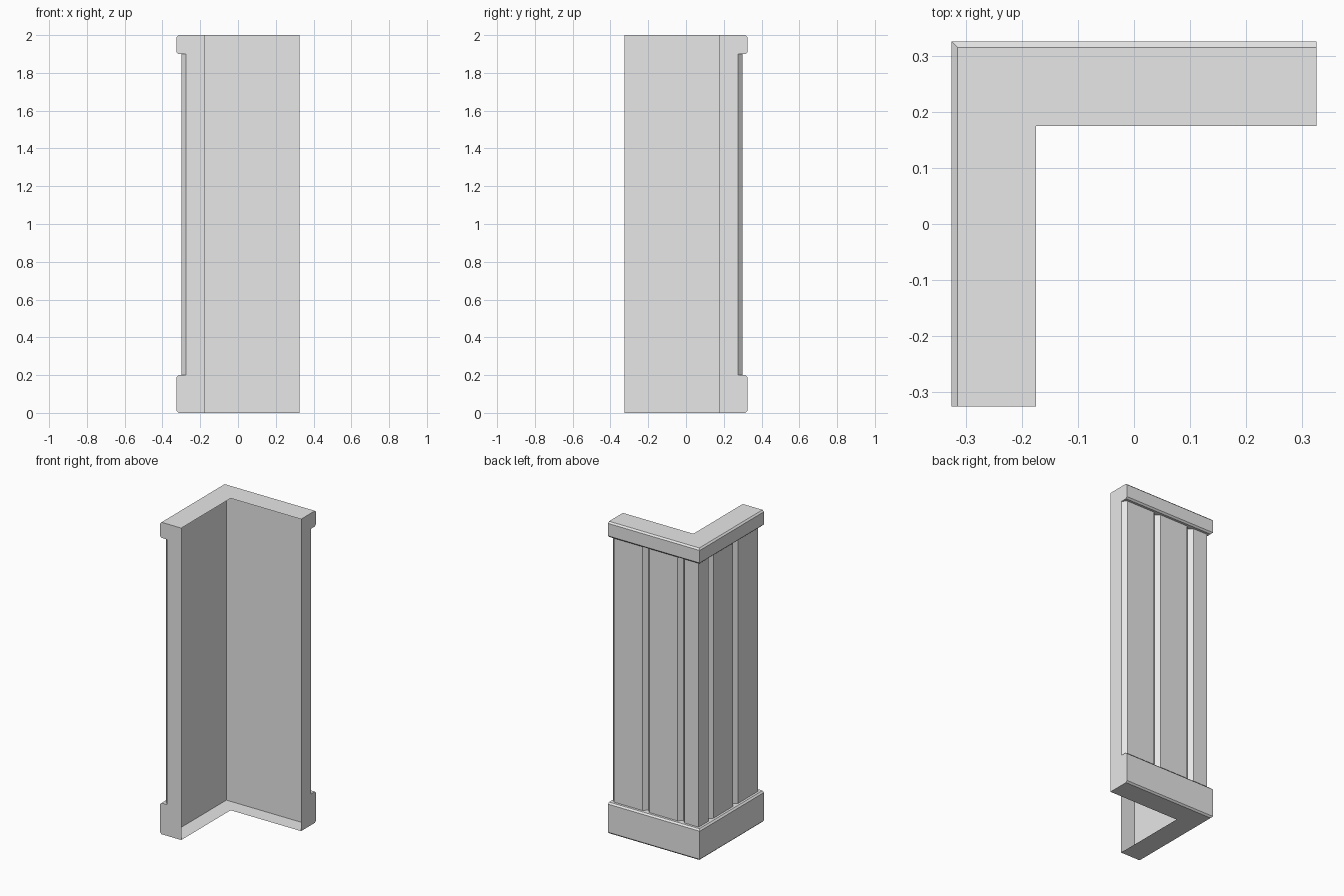
import bpy
import bmesh

if "Cube" in bpy.data.objects:
    bpy.data.objects.remove(bpy.data.objects["Cube"], do_unlink=True)

HALF = 0.325      # outer face and leg ends
INNER = 0.175     # open inner edge of the two legs
WALL = 0.275      # backing wall and groove depth
BOARD = 0.30      # face of the raised boards
BASE, CAP, TOP = 0.2, 1.9, 2.0
BEVEL = 0.01

grey = bpy.data.materials.new("plain_grey")
grey.use_nodes = True
grey.diffuse_color = (0.8, 0.8, 0.8, 1)
grey.node_tree.nodes["Principled BSDF"].inputs["Base Color"].default_value = (0.8, 0.8, 0.8, 1)


def finish(name, bm):
    mesh = bpy.data.meshes.new(name)
    bm.to_mesh(mesh)
    bm.free()
    mesh.materials.append(grey)
    obj = bpy.data.objects.new(name, mesh)
    bpy.context.collection.objects.link(obj)
    return obj


def skin(name, rows):
    """Join neighbouring rows of points with quads."""
    bm = bmesh.new()
    grid = [[bm.verts.new(p) for p in row] for row in rows]
    for a, b in zip(grid, grid[1:]):
        for j in range(len(a) - 1):
            bm.faces.new((a[j], a[j + 1], b[j + 1], b[j]))
    return finish(name, bm)


def sweep(name, profile):
    """Run a (distance, height) profile round the mitred corner."""
    skin(name, [[(-d, -HALF, z) for d, z in profile],
                [(-d, d, z) for d, z in profile],
                [(HALF, d, z) for d, z in profile]])


def end_plate(name, outline, place):
    bm = bmesh.new()
    bm.faces.new([bm.verts.new(place(d, z)) for d, z in outline])
    finish(name, bm)


# Moulding profiles, from the inner edge round to the wall
base_profile = [(INNER, 0), (HALF - BEVEL, 0), (HALF, BEVEL),
                (HALF, BASE - BEVEL), (HALF - BEVEL, BASE), (WALL, BASE)]
cap_profile = [(WALL, CAP), (HALF - BEVEL, CAP), (HALF, CAP + BEVEL),
               (HALF, TOP - BEVEL), (HALF - BEVEL, TOP), (INNER, TOP)]
sweep("base_moulding", base_profile)
sweep("top_moulding", cap_profile)

# Flat wall seen from the open inner side
sweep("inner_wall", [(WALL, TOP), (WALL, 0)])

# Raised boards with V grooves, mirrored across the corner
groove = BOARD - WALL
leg = [(-WALL, -HALF), (-BOARD, -HALF + groove)]
for y in (-0.075, INNER):
    leg += [(-BOARD, y - groove), (-WALL, y), (-BOARD, y + groove)]
plan = leg + [(-BOARD, BOARD)] + [(-y, -x) for x, y in reversed(leg)]
skin("grooved_boards", [[(x, y, BASE), (x, y, CAP)] for x, y in plan])

# Flat plates closing both leg ends
outline = base_profile + cap_profile
end_plate("front_end_plate", outline[::-1], lambda d, z: (-d, -HALF, z))
end_plate("left_end_plate", outline, lambda d, z: (HALF, d, z))
